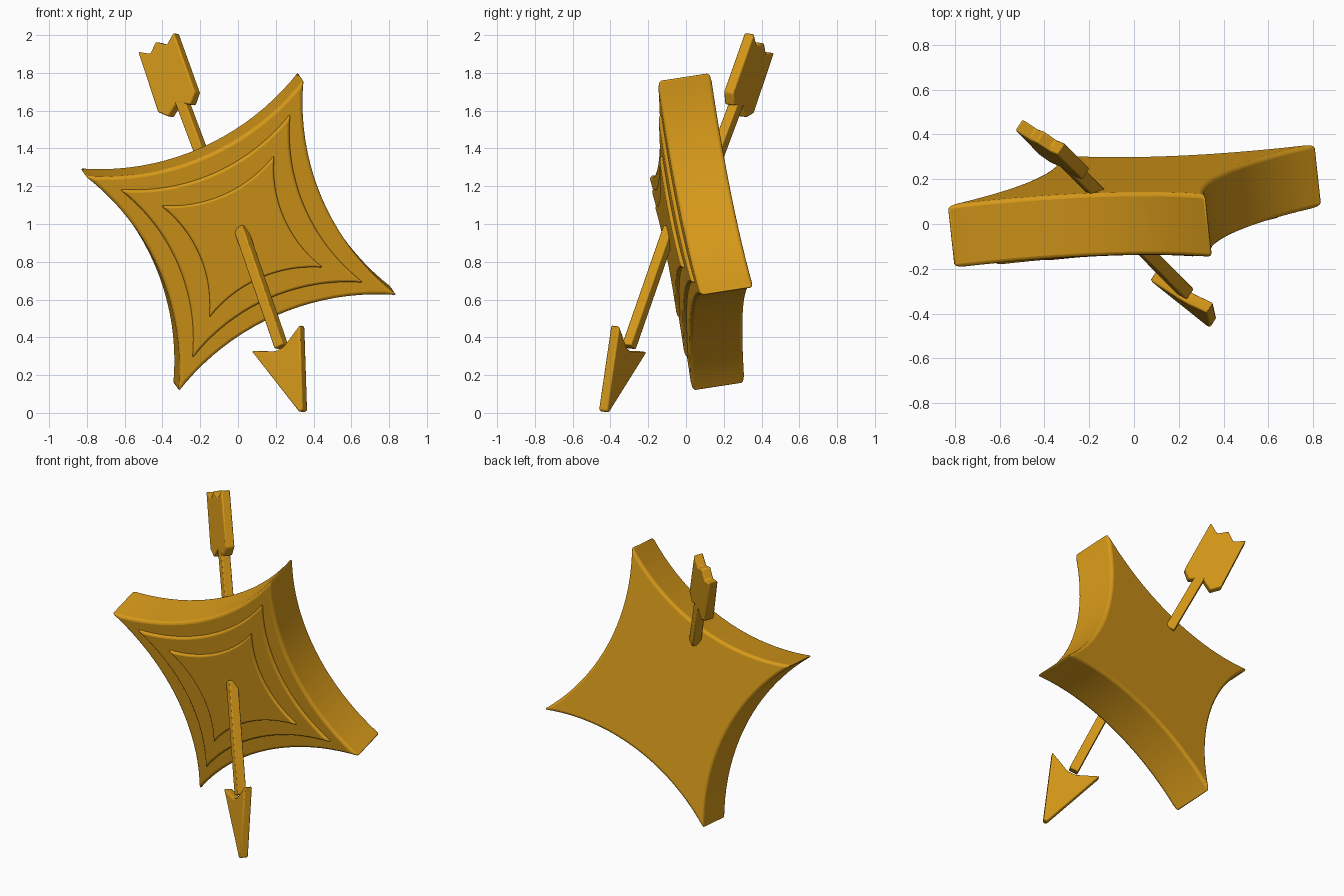
import bpy, bmesh
from math import sin, cos, pi, radians
from mathutils import Vector, Matrix

if "Cube" in bpy.data.objects:
    bpy.data.objects.remove(bpy.data.objects["Cube"])

gold = bpy.data.materials.new("gold")
gold.diffuse_color = (0.68, 0.32, 0.01, 1)
gold.use_nodes = True
gold.node_tree.nodes["Principled BSDF"].inputs["Base Color"].default_value = gold.diffuse_color


def frame(origin, xdir, ydir):
    """Right-handed placement matrix; ydir is kept, xdir is made square to it."""
    y = Vector(ydir).normalized()
    x = Vector(xdir)
    x = (x - y * x.dot(y)).normalized()
    m = Matrix((x, y, x.cross(y))).transposed().to_4x4()
    m.translation = Vector(origin)
    return m


def slab(name, pts, z0, z1, matrix, bevel, segments=3):
    """Extruded outline with softened edges."""
    bm = bmesh.new()
    face = bm.faces.new([bm.verts.new((x, y, z0)) for x, y in pts])
    ext = bmesh.ops.extrude_face_region(bm, geom=[face])
    for v in ext["geom"]:
        if isinstance(v, bmesh.types.BMVert):
            v.co.z = z1
    bmesh.ops.recalc_face_normals(bm, faces=bm.faces)
    me = bpy.data.meshes.new(name)
    bm.to_mesh(me)
    bm.free()
    me.materials.append(gold)
    ob = bpy.data.objects.new(name, me)
    bpy.context.collection.objects.link(ob)
    ob.matrix_world = matrix
    mod = ob.modifiers.new("soft_edges", 'BEVEL')
    mod.width, mod.segments = bevel, segments
    mod.limit_method, mod.angle_limit = 'ANGLE', radians(25)
    bpy.ops.object.select_all(action='DESELECT')
    ob.select_set(True)
    bpy.context.view_layer.objects.active = ob
    bpy.ops.object.shade_smooth_by_angle(angle=radians(35))
    return ob


def star(r, sag=0.128, n=20):
    """Four-pointed outline with circular concave sides."""
    pts = []
    for k in range(4):
        a = Vector((cos(k * pi / 2), sin(k * pi / 2))) * r
        b = Vector((-a.y, a.x))
        chord = (b - a).length
        s = sag * chord
        rad = (chord * chord / 4 + s * s) / (2 * s)
        mid = (a + b) / 2
        c = mid + mid.normalized() * (rad - s)
        half = (a - c).angle_signed(b - c)
        for i in range(n):
            t = -half * i / n
            d = a - c
            pts.append((c.x + d.x * cos(t) - d.y * sin(t),
                        c.y + d.x * sin(t) + d.y * cos(t)))
    return pts


def mirrored(right):
    """Closed outline from its right half, listed bottom to top."""
    left = [(-x, y) for x, y in reversed(right) if x > 1e-6]
    return right + left


# Star plate with two raised tiers on the front
plate = frame((0.0175, -0.06, 0.9375), (0.8175, 0.1375, -0.3175), (0.3275, -0.09, 0.8175))
slab("star_plate", star(0.897), -0.286, 0.0, plate, 0.018)
slab("outer_tier", star(0.70), -0.05, 0.018, plate, 0.014)
slab("inner_tier", star(0.465), -0.05, 0.036, plate, 0.014)

# Arrow directions
up = Vector((-0.31, 0.31, 0.898))
wide = Vector((0.786, -0.45, 0.427))


def shaft(name, low, high):
    low, high = Vector(low), Vector(high)
    n = (high - low).length
    h = 0.029
    slab(name, [(-h, 0), (h, 0), (h, n), (-h, n)], -h, h,
         frame(low, wide, high - low), 0.006, 2)


# Shaft halves on either side of the plate
shaft("front_shaft", (0.23, -0.302, 0.35), (0.013, -0.083, 0.98))
shaft("rear_shaft", (-0.165, 0.14, 1.30), (-0.30, 0.275, 1.66))

# Arrow head
head = mirrored([(0.012, 0), (0.163, 0.43), (0.028, 0.365)])
slab("arrow_head", head, -0.027, 0.027, frame((0.345, -0.435, 0.008), wide, up), 0.008, 2)

# Fletching with a notched tail
tail = mirrored([(0.0, 0.03), (0.075, -0.015), (0.125, 0.035), (0.12, 0.388),
                 (0.055, 0.345), (0.0, 0.39)])
slab("fletching", tail, -0.03, 0.03,
     frame(Vector((-0.285, 0.26, 1.62)) - wide * 0.02, wide, up), 0.008, 2)
